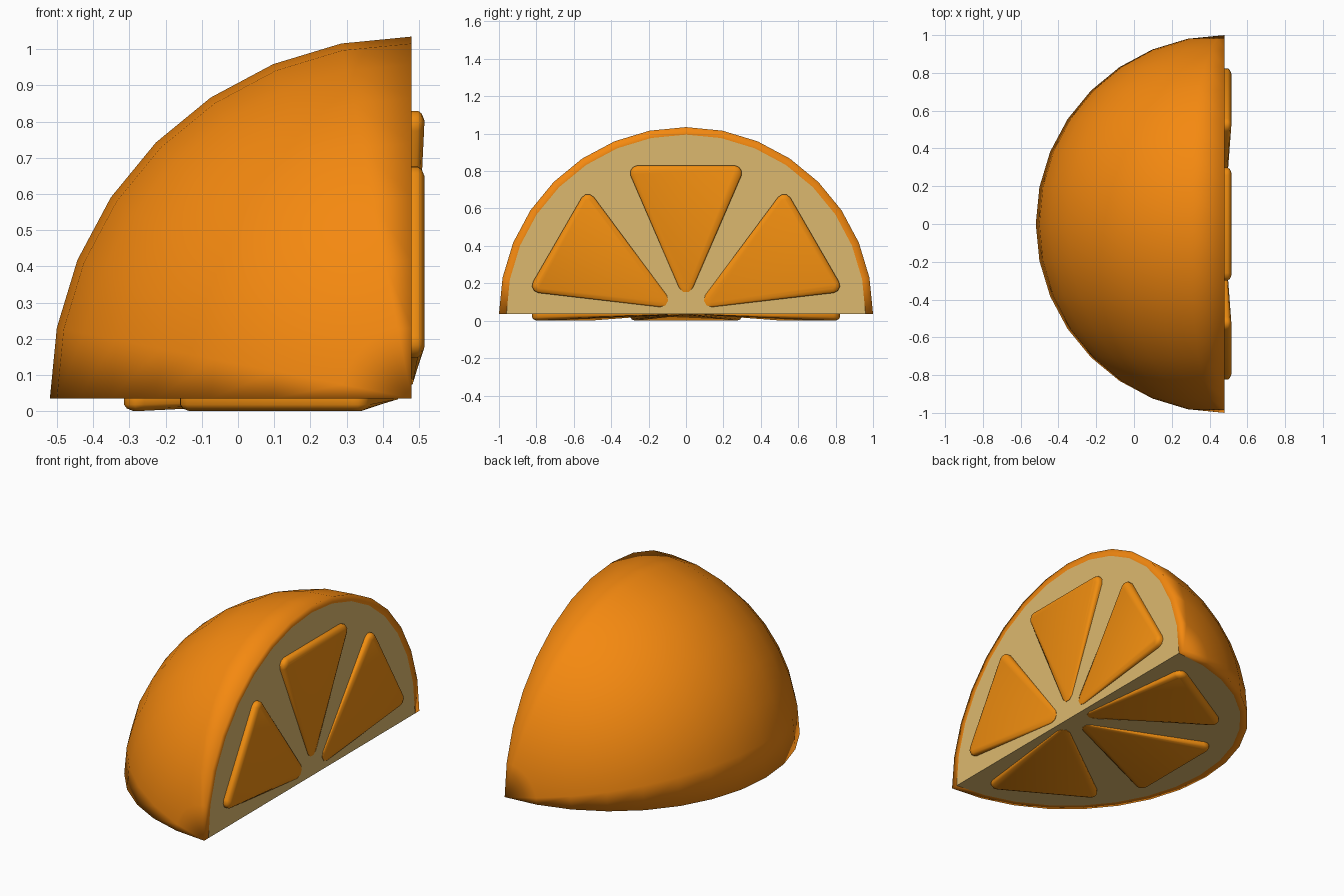
import bpy, bmesh, math
from mathutils import Vector, Matrix

if "Cube" in bpy.data.objects:
    bpy.data.objects.remove(bpy.data.objects["Cube"])

CX, CZ = 0.48, 0.035          # hinge line where the two cut faces meet
INNER = 0.96                  # inner radius of the peel


def material(name, rgb):
    m = bpy.data.materials.new(name)
    m.diffuse_color = (*rgb, 1)
    m.use_nodes = True
    m.node_tree.nodes["Principled BSDF"].inputs["Base Color"].default_value = m.diffuse_color
    return m


peel_mat = material("peel_orange", (0.91, 0.25, 0.005))
pith_mat = material("pith_cream", (0.72, 0.485, 0.156))
flesh_mat = material("flesh_orange", (0.88, 0.27, 0.005))


def finish(bm, name, mat, smooth):
    me = bpy.data.meshes.new(name)
    for f in bm.faces:
        f.smooth = smooth
    bm.to_mesh(me)
    bm.free()
    me.materials.append(mat)
    ob = bpy.data.objects.new(name, me)
    bpy.context.collection.objects.link(ob)
    return ob


# The two cut faces: (across, radial, height) -> world
def to_side(u, v, h):
    return Vector((CX + h, u, CZ + v))


def to_bottom(u, v, h):
    return Vector((CX - v, u, CZ - h))


# Peel: half circle spun a quarter turn, with a flat rim folded inwards
bm = bmesh.new()
arc = [bm.verts.new((-math.sin(math.pi * i / 16), math.cos(math.pi * i / 16), 0))
       for i in range(17)]
edges = [bm.edges.new(p) for p in zip(arc, arc[1:])]
bmesh.ops.spin(bm, geom=arc + edges, cent=(0, 0, 0), axis=(0, 1, 0),
               angle=math.pi / 2, steps=8)
if max(v.co.z for v in bm.verts) < 0.5:
    bmesh.ops.scale(bm, vec=(1, 1, -1), verts=bm.verts)
bmesh.ops.remove_doubles(bm, verts=bm.verts, dist=1e-4)
bmesh.ops.dissolve_degenerate(bm, dist=1e-5, edges=bm.edges)
for f in bm.faces:
    f.normal_update()
    if f.normal.dot(f.calc_center_median()) < 0:
        f.normal_flip()
rim = bmesh.ops.extrude_edge_only(bm, edges=[e for e in bm.edges if e.is_boundary])
rim_verts = [g for g in rim["geom"] if isinstance(g, bmesh.types.BMVert)]
bmesh.ops.scale(bm, vec=(INNER,) * 3, verts=rim_verts)
for f in rim["geom"]:
    if isinstance(f, bmesh.types.BMFace):
        f.normal_update()
        if f.normal.dot(Vector((1, 0, -1))) < 0:
            f.normal_flip()
bmesh.ops.translate(bm, vec=(CX, 0, CZ), verts=bm.verts)
finish(bm, "peel", peel_mat, True)

# Pith: one flat half disc on each cut face
bm = bmesh.new()
for place, out in ((to_side, Vector((1, 0, 0))), (to_bottom, Vector((0, 0, -1)))):
    f = bm.faces.new([bm.verts.new(place(INNER * math.cos(math.pi * i / 16),
                                         INNER * math.sin(math.pi * i / 16), 0))
                      for i in range(17)])
    f.normal_update()
    if f.normal.dot(out) < 0:
        f.normal_flip()
finish(bm, "pith", pith_mat, False)


# Flesh wedge: rounded triangle, thick at the outside and thinning to the tip
def wedge(name, place, angle):
    r, n = 0.04, 4
    half = math.atan2(0.32, 0.74)
    tip = 0.055 + r / math.sin(half)
    top = 0.795 - r
    side = 0.32 - r / math.tan((math.pi / 2 - half) / 2)
    corners = [((side, top), -half, math.pi / 2),
               ((-side, top), math.pi / 2, math.pi + half),
               ((0, tip), math.pi + half, 2 * math.pi - half)]
    c, s = math.cos(angle), math.sin(angle)
    bm = bmesh.new()
    rings = []
    for inset, k in ((0, 0), (0, 0.5), (0.008, 0.8), (0.026, 1)):
        ring = []
        for (cu, cv), a0, a1 in corners:
            for i in range(n):
                a = a0 + (a1 - a0) * i / (n - 1)
                u = cu + (r - inset) * math.cos(a)
                v = cv + (r - inset) * math.sin(a)
                h = k * 0.035 * min(1, 0.1 + 0.9 * (v - 0.11) / 0.645)
                ring.append(bm.verts.new(place(u * c - v * s, u * s + v * c, h)))
        rings.append(ring)
    m = len(rings[0])
    for lo, hi in zip(rings, rings[1:]):
        for i in range(m):
            j = (i + 1) % m
            bm.faces.new((lo[i], lo[j], hi[j], hi[i]))
    bm.faces.new(rings[-1])
    bm.faces.new(rings[0][::-1])
    bmesh.ops.recalc_face_normals(bm, faces=bm.faces)
    ob = finish(bm, name, flesh_mat, True)
    bpy.context.view_layer.objects.active = ob
    ob.select_set(True)
    bpy.ops.object.shade_smooth_by_angle(angle=math.radians(60))
    ob.select_set(False)


for face, place in (("side", to_side), ("bottom", to_bottom)):
    for i, deg in enumerate((60, 0, -60)):
        wedge(f"{face}_flesh_wedge_{i + 1}", place, math.radians(deg))
